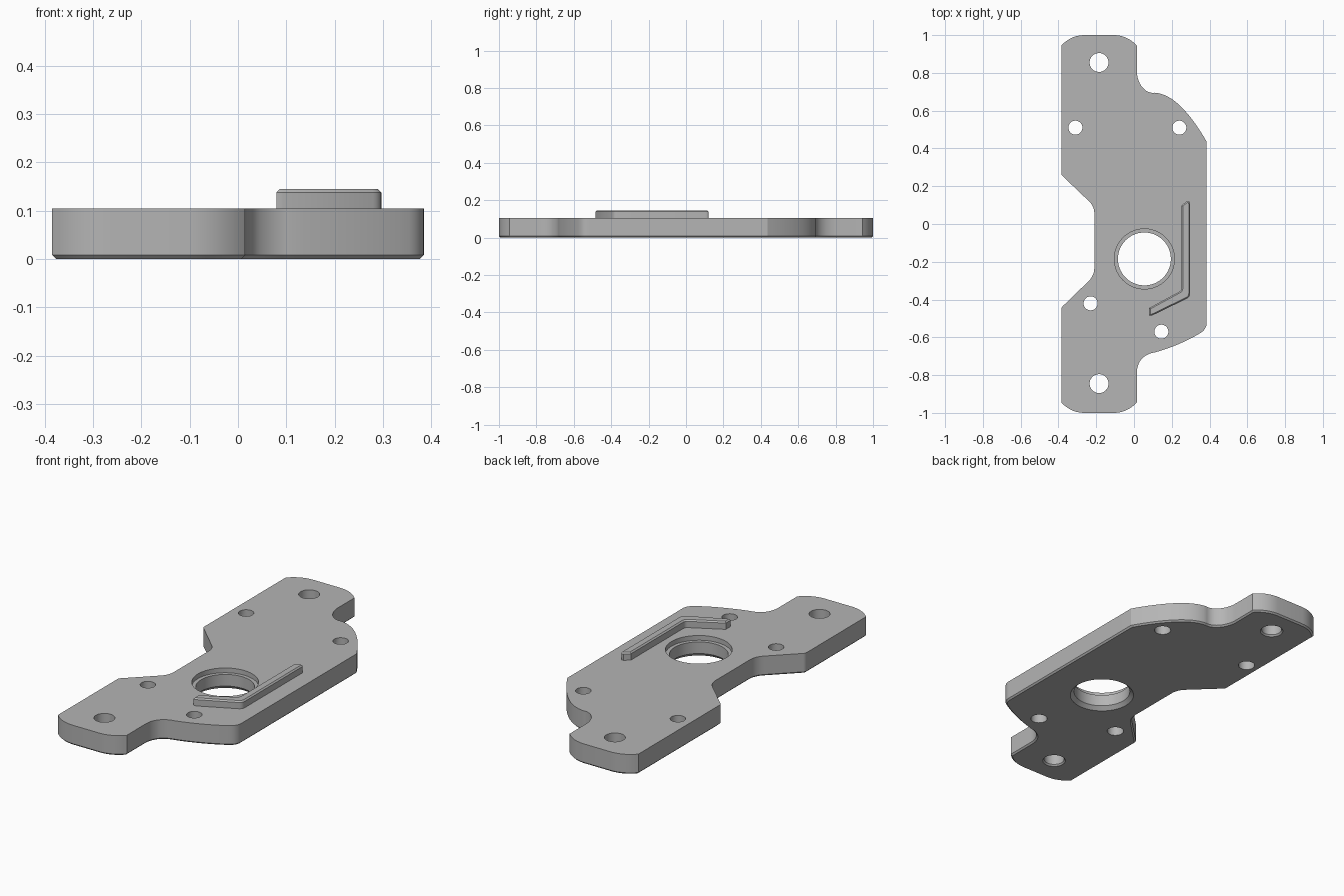
import bpy, bmesh, math
from mathutils import Vector

cube = bpy.data.objects.get("Cube")
if cube:
    bpy.data.objects.remove(cube, do_unlink=True)

TOP = 0.105

metal = bpy.data.materials.new("plain_grey")
metal.use_nodes = True
GREY = (0.46, 0.46, 0.46, 1)
metal.diffuse_color = GREY
metal.node_tree.nodes["Principled BSDF"].inputs["Base Color"].default_value = GREY


def add_object(name, bm):
    bmesh.ops.recalc_face_normals(bm, faces=bm.faces)
    mesh = bpy.data.meshes.new(name)
    bm.to_mesh(mesh)
    bm.free()
    mesh.materials.append(metal)
    ob = bpy.data.objects.new(name, mesh)
    bpy.context.collection.objects.link(ob)
    return ob


def trace(path, steps=10):
    """Each entry is an end point, or a control point plus an end point of a curve."""
    pts = []
    for seg in path:
        end = Vector(seg[-2:])
        if len(seg) == 4:
            start, ctrl = pts[-1], Vector(seg[:2])
            for i in range(1, steps):
                t = i / steps
                pts.append(start * (1 - t) ** 2 + ctrl * 2 * t * (1 - t) + end * t * t)
        pts.append(end)
    return pts


def prism(name, pts, z0, z1, bevel_z, bevel):
    """Extrude an outline and chamfer the rim that lies at bevel_z."""
    bm = bmesh.new()
    base = bm.faces.new([bm.verts.new((p.x, p.y, z0)) for p in pts])
    ext = bmesh.ops.extrude_face_region(bm, geom=[base], use_keep_orig=True)
    for v in ext["geom"]:
        if isinstance(v, bmesh.types.BMVert):
            v.co.z = z1
    bmesh.ops.recalc_face_normals(bm, faces=bm.faces)
    rim = [e for e in bm.edges if all(abs(v.co.z - bevel_z) < 1e-5 for v in e.verts)]
    bmesh.ops.bevel(bm, geom=rim, offset=bevel, segments=1, affect='EDGES')
    return add_object(name, bm)


def lathe_cutter(name, x, y, profile, sides=48):
    """Closed turned solid from (radius, z) pairs."""
    bm = bmesh.new()
    rings = []
    for r, z in profile:
        angles = [2 * math.pi * i / sides for i in range(sides)]
        rings.append([bm.verts.new((x + r * math.cos(a), y + r * math.sin(a), z)) for a in angles])
    for a, b in zip(rings, rings[1:]):
        for i in range(sides):
            j = (i + 1) % sides
            bm.faces.new((a[i], a[j], b[j], b[i]))
    bm.faces.new(rings[0])
    bm.faces.new(rings[-1])
    ob = add_object(name, bm)
    ob.hide_render = True
    return ob


def smooth(ob):
    bpy.ops.object.select_all(action='DESELECT')
    ob.select_set(True)
    bpy.context.view_layer.objects.active = ob
    bpy.ops.object.convert(target='MESH')
    bpy.ops.object.shade_smooth_by_angle(angle=math.radians(30))


# Plate outline, clockwise from the upper left corner
outline = trace([
    (-.385, .945), (-.335, .998, -.265, 1), (-.105, 1),
    (-.035, .998, .015, .945), (.015, .80),
    (.022, .735, .065, .705), (.085, .692, .11, .695),
    (.18, .69, .25, .62), (.32, .55, .385, .435),
    (.385, -.52), (.385, -.555, .355, -.575), (.25, -.64, .11, -.68),
    (.07, -.685, .04, -.715), (.015, -.745, .015, -.79),
    (.015, -.945), (-.035, -.998, -.105, -1), (-.265, -1),
    (-.335, -.998, -.385, -.945),
    (-.385, -.455), (-.385, -.443, -.377, -.435), (-.24, -.302),
    (-.21, -.272, -.21, -.23), (-.21, .055),
    (-.21, .095, -.24, .122), (-.377, .253), (-.385, .26, -.385, .272)])
plate = prism("base_plate", outline, 0, TOP, 0, 0.008)

# Mounting holes and stepped main bore
cutters = []
for y in (.855, -.845):
    cutters.append(lathe_cutter("mounting_hole_cutter", -.185, y,
                                [(.066, -.01), (.05, .008), (.05, .2)]))
for x, y in ((-.31, .51), (.24, .51), (-.23, -.42), (.145, -.57)):
    cutters.append(lathe_cutter("screw_hole_cutter", x, y,
                                [(.041, -.01), (.041, .085), (.037, .085), (.037, .2)]))
cutters.append(lathe_cutter("bore_cutter", .055, -.185,
                            [(.169, -.01), (.14, .019), (.14, .08), (.159, .08), (.159, .2)], 80))
for c in cutters:
    mod = plate.modifiers.new("hole", 'BOOLEAN')
    mod.operation = 'DIFFERENCE'
    mod.solver = 'EXACT'
    mod.object = c
smooth(plate)
for c in cutters:
    bpy.data.objects.remove(c, do_unlink=True)

# Raised bent rib beside the bore
rib_outline = trace([
    (.08, -.445), (.08, -.485), (.095, -.485), (.28, -.395),
    (.297, -.386, .297, -.368), (.297, .105), (.297, .123, .28, .121),
    (.252, .098), (.252, -.335), (.252, -.352, .24, -.358)], 5)
rib = prism("raised_rib", rib_outline, TOP - 0.005, 0.145, 0.145, 0.007)
smooth(rib)
